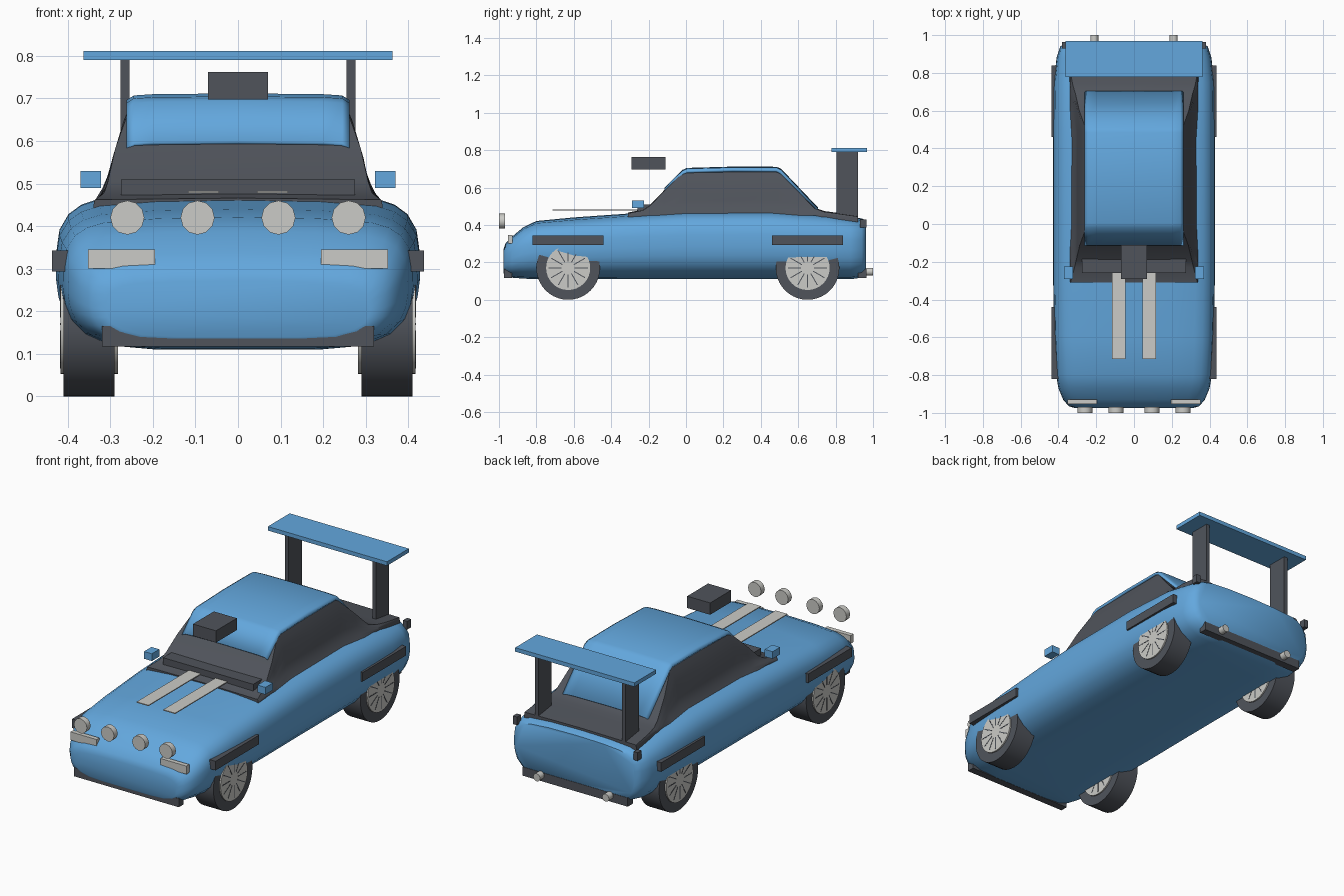
import bpy, bmesh, math
from mathutils import Matrix

if "Cube" in bpy.data.objects:
    bpy.data.objects.remove(bpy.data.objects["Cube"])


def material(name, rgb):
    m = bpy.data.materials.new(name)
    m.diffuse_color = (*rgb, 1)
    m.use_nodes = True
    m.node_tree.nodes["Principled BSDF"].inputs["Base Color"].default_value = m.diffuse_color
    return m


BLUE = material("blue_paint", (0.125, 0.39, 0.73))
DARK = material("dark_trim", (0.08, 0.088, 0.105))
GREY = material("light_grey", (0.60, 0.60, 0.57))


def finish(name, bm, mat, smooth=None):
    bmesh.ops.recalc_face_normals(bm, faces=bm.faces)
    me = bpy.data.meshes.new(name)
    bm.to_mesh(me)
    bm.free()
    me.materials.append(mat)
    ob = bpy.data.objects.new(name, me)
    bpy.context.collection.objects.link(ob)
    if smooth:
        bpy.ops.object.select_all(action='DESELECT')
        ob.select_set(True)
        bpy.context.view_layer.objects.active = ob
        bpy.ops.object.shade_smooth_by_angle(angle=math.radians(smooth))
    return ob


def box(name, x, y, z, mat):
    bm = bmesh.new()
    size = [b - a for a, b in (x, y, z)]
    mid = [(a + b) / 2 for a, b in (x, y, z)]
    bmesh.ops.create_cube(bm, size=1, matrix=Matrix.Translation(mid) @ Matrix.Diagonal((*size, 1)))
    return finish(name, bm, mat)


def pair(name, x, y, z, mat):
    for side, s in (("right", 1), ("left", -1)):
        box(f"{name}_{side}", sorted((s * x[0], s * x[1])), y, z, mat)


def cylinder(name, centre, r, depth, axis, sides, mat):
    bm = bmesh.new()
    rot = Matrix.Rotation(math.pi / 2, 4, 'Y' if axis == 'X' else 'X')
    bmesh.ops.create_cone(bm, cap_ends=True, segments=sides, radius1=r, radius2=r, depth=depth,
                          matrix=Matrix.Translation(centre) @ rot)
    return finish(name, bm, mat, 40)


def loft(name, halves, mat, smooth):
    """Skin half cross-sections (bottom centre to top centre), mirrored in x."""
    bm = bmesh.new()
    rings = []
    for half in halves:
        ring = half + [(-x, y, z) for x, y, z in reversed(half[1:-1])]
        rings.append([bm.verts.new(p) for p in ring])
    n = len(rings[0])
    for a, b in zip(rings, rings[1:]):
        for i in range(n):
            bm.faces.new((a[i], a[(i + 1) % n], b[(i + 1) % n], b[i]))
    bm.faces.new(rings[0])
    bm.faces.new(rings[-1])
    return finish(name, bm, mat, smooth)


# Body: one rounded section scaled along the length (y, half width, bottom, top)
section = [(0, 0), (.45, 0), (.72, .03), (.87, .12), (.95, .23), (.985, .35), (1, .48),
           (.995, .65), (.98, .77), (.93, .87), (.86, .93), (.76, .97), (.45, 1), (0, 1.01)]
stations = [(-.975, .31, .14, .27), (-.965, .345, .125, .30), (-.93, .375, .118, .335),
            (-.87, .40, .113, .385), (-.80, .412, .11, .418), (-.6, .422, .11, .437),
            (-.3, .428, .11, .458), (0, .428, .11, .474), (.45, .428, .11, .476),
            (.75, .425, .11, .458), (.88, .41, .11, .438), (.94, .39, .118, .432),
            (.962, .36, .13, .422)]
loft("body", [[(u * w, y, b + v * (t - b)) for u, v in section] for y, w, b, t in stations], BLUE, 50)

# Cabin: glasshouse whose width depends on height, with a low rear deck
widths = [(.40, .345), (.46, .338), (.48, .312), (.52, .302), (.56, .295), (.65, .268), (.69, .25)]


def width(z):
    for (z0, w0), (z1, w1) in zip(widths, widths[1:]):
        if z <= z1:
            return w0 + (w1 - w0) * (z - z0) / (z1 - z0)
    return widths[-1][1]


cabin = []
for y, top in [(-.31, .462), (-.23, .478), (-.19, .505), (-.115, .583), (-.01, .688), (.24, .69),
               (.49, .69), (.60, .578), (.69, .487), (.74, .470), (.80, .462), (.92, .445)]:
    base = min(.45, top - .03)
    zs = [base + (top - base) * k / 6 for k in range(7)]
    cabin.append([(0, y, base)] + [(width(z), y, z) for z in zs] + [(0, y, top + .004)])
loft("cabin_glass", cabin, DARK, 30)

# Roof panel: curved strip over windscreen top, roof and rear window
path = [(-.115, .598), (-.02, .692), (.005, .703), (.25, .710), (.485, .709), (.51, .697), (.705, .492)]
cross = [(-.262, .014), (-.245, .003), (-.2, 0), (0, -.002), (.2, 0), (.245, .003), (.262, .014)]
bm = bmesh.new()
rows = [[bm.verts.new((x, y, z - d)) for x, d in cross] for y, z in path]
for a, b in zip(rows, rows[1:]):
    for i in range(len(cross) - 1):
        bm.faces.new((a[i], a[i + 1], b[i + 1], b[i]))
roof = finish("roof_panel", bm, BLUE, 35)
solid = roof.modifiers.new("thickness", 'SOLIDIFY')
solid.thickness = .016
solid.offset = -1 if roof.data.polygons[9].normal.z > 0 else 1

# Wheels: tyre, rim showing on both faces, dark slits between spokes
for end, y in (("front", -.63), ("rear", .65)):
    for side, s in (("right", 1), ("left", -1)):
        tag = f"{end}_{side}"
        cylinder(f"tyre_{tag}", (s * .35, y, .17), .17, .12, 'X', 40, DARK)
        cylinder(f"rim_{tag}", (s * .35, y, .17), .118, .135, 'X', 32, GREY)
        bm = bmesh.new()
        for k in range(12):
            m = (Matrix.Translation((s * .35, y, .17)) @ Matrix.Rotation(k * math.pi / 6, 4, 'X')
                 @ Matrix.Translation((0, 0, .07)) @ Matrix.Diagonal((.137, .005, .07, 1)))
            bmesh.ops.create_cube(bm, size=1, matrix=m)
        finish(f"spoke_gaps_{tag}", bm, DARK)

# Lamps, exhausts and indicators
for i, x in enumerate((-.26, -.095, .095, .26)):
    cylinder(f"front_lamp_{i + 1}", (x, -.984, .42), .04, .032, 'Y', 12, GREY)
for side, x in (("right", .21), ("left", -.21)):
    cylinder(f"exhaust_{side}", (x, .965, .15), .021, .07, 'Y', 12, GREY)
pair("indicator", (.195, .353), (-.953, -.928), (.30, .345), GREY)

# Bumpers, flank strips and tail corner trims
box("front_bumper", (-.32, .32), (-.972, -.93), (.117, .165), DARK)
box("rear_bumper", (-.32, .32), (.92, .964), (.117, .165), DARK)
pair("front_flank_strip", (.40, .437), (-.82, -.44), (.293, .343), DARK)
pair("rear_flank_strip", (.40, .437), (.46, .84), (.293, .343), DARK)
pair("tail_trim", (.355, .38), (.93, .964), (.385, .43), DARK)

# Mirrors, cowl, bonnet stripes and roof scoop
pair("mirror", (.322, .37), (-.29, -.225), (.49, .53), BLUE)
box("cowl", (-.275, .275), (-.26, -.18), (.46, .51), DARK)
pair("bonnet_stripe", (.045, .117), (-.715, -.26), (.478, .483), GREY)
box("scoop", (-.07, .07), (-.292, -.11), (.697, .762), DARK)

# Rear wing on two struts
box("wing", (-.363, .363), (.778, .968), (.79, .812), BLUE)
pair("wing_strut", (.255, .276), (.805, .92), (.43, .79), DARK)
